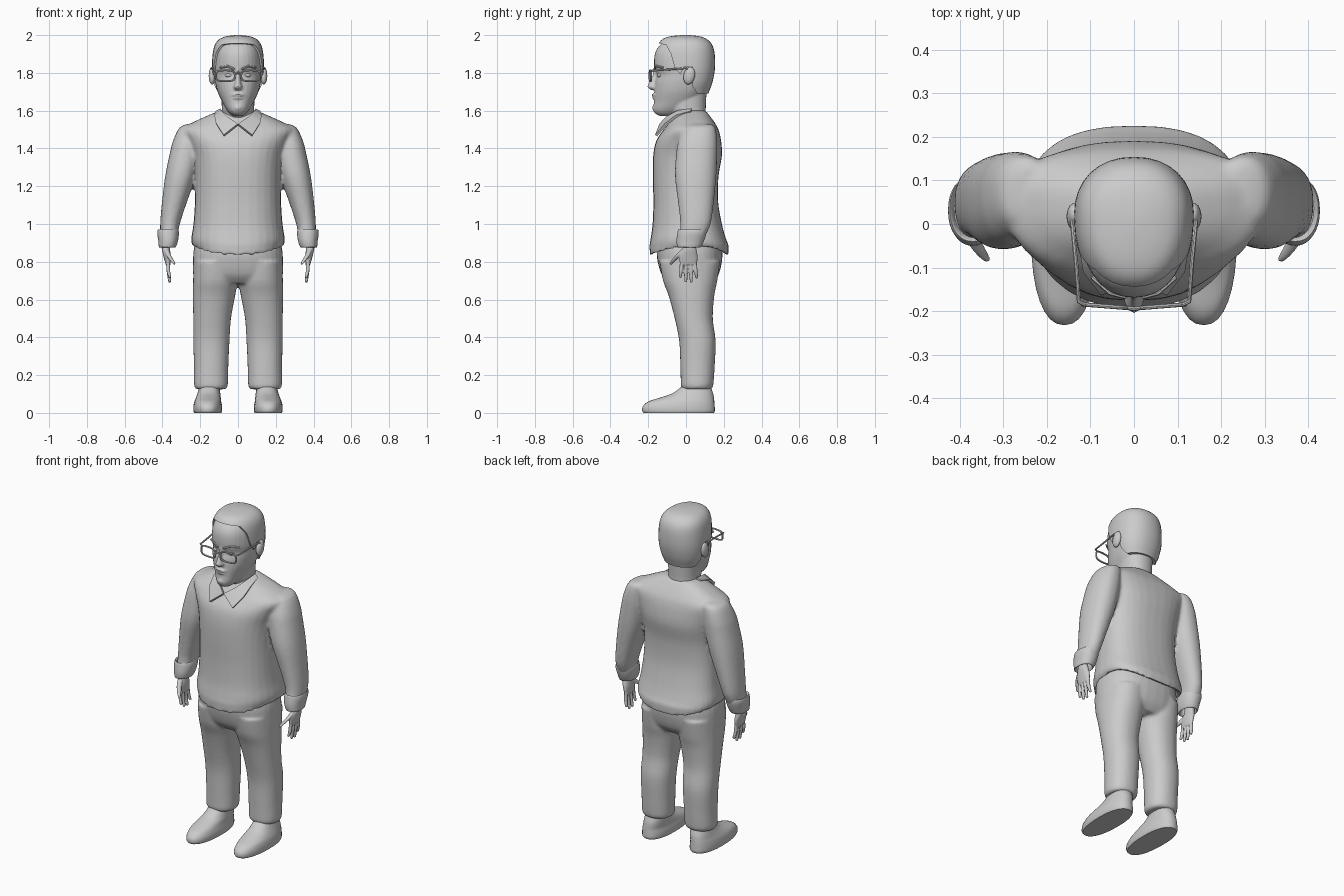
import bpy, bmesh, math
from mathutils import Matrix, Vector


def spline(rows, k=4):
    """Smoothly interpolate section rows."""
    out = []
    for i in range(len(rows) - 1):
        quad = [rows[max(i - 1, 0)], rows[i], rows[i + 1], rows[min(i + 2, len(rows) - 1)]]
        for j in range(k):
            t = j / k
            out.append([0.5 * (2 * b + (c - a) * t + (2 * a - 5 * b + 4 * c - d) * t * t
                        + (3 * b - a - 3 * c + d) * t ** 3) for a, b, c, d in zip(*quad)])
    return out + [list(rows[-1])]


def loft(bm, rows, side=1, n=32, power=2.2, bias=0.5, dip=0):
    """Rows are (z, centre x, half width, front y, back y[, hem dip])."""
    rings = []
    for r in spline(rows):
        z, cx, rx, yf, yb = r[:5]
        yc = yf + bias * (yb - yf)
        d = r[5] if len(r) > 5 else 0
        ring = []
        for i in range(n):
            a = 2 * math.pi * i / n
            c, s = math.cos(a), math.sin(a)
            px = math.copysign(abs(c) ** (2 / power), c)
            py = math.copysign(abs(s) ** (2 / power), s)
            y = yc + py * ((yb - yc) if s > 0 else (yc - yf))
            ring.append(bm.verts.new((side * (cx + rx * px), y, z - d * s * s)))
        rings.append(ring)
    for p, q in zip(rings, rings[1:]):
        for i in range(n):
            bm.faces.new((p[i], p[(i + 1) % n], q[(i + 1) % n], q[i]))
    bm.faces.new(rings[0])
    bm.faces.new(rings[-1])


def ball(bm, loc, size, rot=0):
    m = Matrix.Translation(loc) @ Matrix.Rotation(rot, 4, 'X') @ Matrix.Diagonal((*size, 1))
    bmesh.ops.create_uvsphere(bm, u_segments=20, v_segments=12, radius=1, matrix=m)


def shade(ob, angle=40):
    bpy.ops.object.select_all(action='DESELECT')
    ob.select_set(True)
    bpy.context.view_layer.objects.active = ob
    bpy.ops.object.convert(target='MESH')  # applies modifiers
    bpy.ops.object.shade_smooth_by_angle(angle=math.radians(angle))
    return ob


def finish(name, bm, voxel=0, smooth=3, mods=()):
    bmesh.ops.recalc_face_normals(bm, faces=bm.faces)
    me = bpy.data.meshes.new(name)
    bm.to_mesh(me)
    bm.free()
    ob = bpy.data.objects.new(name, me)
    bpy.context.collection.objects.link(ob)
    if voxel:
        m = ob.modifiers.new("fuse", 'REMESH')
        m.mode, m.voxel_size = 'VOXEL', voxel
        m = ob.modifiers.new("soften", 'SMOOTH')
        m.factor, m.iterations = 0.5, smooth
    for kind, props in mods:
        m = ob.modifiers.new(kind, kind)
        for k, v in props.items():
            setattr(m, k, v)
    return shade(ob)


def tubes(name, paths, r):
    """Paths are (points, cyclic)."""
    cu = bpy.data.curves.new(name, 'CURVE')
    cu.dimensions, cu.bevel_depth, cu.bevel_resolution, cu.use_fill_caps = '3D', r, 2, True
    for pts, cyclic in paths:
        sp = cu.splines.new('POLY')
        sp.points.add(len(pts) - 1)
        for p, co in zip(sp.points, pts):
            p.co = (*co, 1)
        sp.use_cyclic_u = cyclic
    ob = bpy.data.objects.new(name, cu)
    bpy.context.collection.objects.link(ob)
    return shade(ob)


SIDES = (1, -1)

# Sweater: torso with recessed hem, fused with both sleeves
bm = bmesh.new()
loft(bm, [(.93, 0, .20, -.14, .17, .04), (.885, 0, .225, -.18, .21, .045), (.885, 0, .24, -.193, .226, .047),
          (.92, 0, .248, -.188, .212, .03), (1.0, 0, .236, -.177, .19), (1.12, 0, .228, -.173, .17),
          (1.25, 0, .227, -.176, .172), (1.36, 0, .24, -.174, .19), (1.44, 0, .27, -.158, .186),
          (1.50, 0, .30, -.118, .172), (1.54, 0, .235, -.088, .15), (1.57, 0, .17, -.067, .128),
          (1.593, 0, .115, -.05, .11), (1.60, 0, .09, -.045, .10)], power=2.4, bias=.62)
for s in SIDES:
    loft(bm, [(1.53, .235, .03, .02, .13), (1.51, .25, .06, -.01, .155), (1.44, .268, .076, -.04, .165),
              (1.37, .28, .082, -.052, .165), (1.25, .305, .081, -.058, .16), (1.10, .34, .064, -.04, .145),
              (1.0, .36, .052, -.03, .13), (.93, .366, .044, -.036, .10)], s)
finish("sweater", bm, .01, 3)

# Rolled cuffs
bm = bmesh.new()
for s in SIDES:
    loft(bm, [(.955, .368, .045, -.03, .10), (.972, .37, .053, -.04, .108), (.95, .37, .057, -.046, .108),
              (.91, .37, .052, -.05, .095), (.877, .374, .044, -.045, .078), (.885, .374, .034, -.032, .068),
              (.92, .372, .03, -.03, .066)], s)
finish("sleeve_cuffs", bm)

# Hands: palm, four fingers and thumb
bm = bmesh.new()
for s in SIDES:
    loft(bm, [(.92, .38, .022, -.008, .05), (.87, .382, .022, -.018, .055), (.83, .375, .02, -.036, .062),
              (.785, .37, .013, -.032, .058)], s, n=16)
    for y, dy, tip in ((-.022, -.008, .715), (.001, -.002, .692), (.024, .004, .69), (.046, .01, .712)):
        loft(bm, [(.81, .37, .01, y - .01, y + .01), (.755, .369, .01, y + dy / 2 - .01, y + dy / 2 + .01),
                  (tip + .008, .362, .008, y + dy - .008, y + dy + .008),
                  (tip, .362, .004, y + dy - .004, y + dy + .004)], s, n=10)
    loft(bm, [(.865, .38, .014, -.025, .01), (.83, .365, .013, -.06, -.025), (.80, .345, .01, -.083, -.06),
              (.785, .336, .006, -.089, -.074)], s, n=10)
finish("hands", bm, .004, 2)

# Trousers: hips fused with both legs
bm = bmesh.new()
loft(bm, [(.93, 0, .22, -.145, .18), (.86, 0, .235, -.155, .192), (.80, 0, .238, -.15, .19),
          (.73, 0, .236, -.128, .172), (.685, 0, .20, -.09, .14)], power=2.4)
for s in SIDES:
    loft(bm, [(.80, .12, .115, -.14, .18), (.70, .12, .118, -.122, .166), (.62, .127, .112, -.092, .15),
              (.50, .137, .10, -.06, .142), (.38, .141, .096, -.036, .157), (.25, .142, .091, -.03, .152),
              (.17, .143, .09, -.028, .147), (.14, .143, .088, -.027, .143), (.125, .144, .078, -.018, .132)], s)
finish("trousers", bm, .01, 3)

# Shoes
bm = bmesh.new()
for s in SIDES:
    loft(bm, [(0, .16, .072, -.225, .148), (.012, .16, .076, -.232, .153), (.035, .16, .076, -.228, .152),
              (.06, .16, .071, -.20, .15), (.08, .157, .066, -.14, .148), (.105, .154, .06, -.07, .143),
              (.15, .15, .052, -.01, .125)], s, power=2.3, bias=.55)
finish("shoes", bm)

# Head: skull, neck, nose, lips and chin fused
bm = bmesh.new()
loft(bm, [(1.572, 0, .025, -.14, -.05), (1.587, 0, .045, -.165, -.02), (1.61, 0, .063, -.174, .02),
          (1.645, 0, .083, -.17, .065), (1.70, 0, .108, -.168, .105), (1.75, 0, .121, -.164, .13),
          (1.79, 0, .126, -.156, .138), (1.83, 0, .127, -.168, .14), (1.89, 0, .123, -.167, .14),
          (1.93, 0, .113, -.152, .128), (1.96, 0, .095, -.122, .105), (1.98, 0, .06, -.08, .06)], bias=.58)
loft(bm, [(1.50, 0, .088, -.075, .105), (1.57, 0, .086, -.07, .105), (1.62, 0, .086, -.09, .105),
          (1.72, 0, .09, -.09, .11)])
loft(bm, [(1.82, 0, .01, -.172, -.10), (1.78, 0, .013, -.181, -.10), (1.74, 0, .02, -.20, -.10),
          (1.725, 0, .026, -.204, -.10), (1.71, 0, .018, -.188, -.10)], n=16)
ball(bm, (0, -.15, 1.683), (.04, .034, .009))
ball(bm, (0, -.147, 1.667), (.034, .034, .009))
ball(bm, (0, -.15, 1.615), (.028, .03, .022))
finish("head", bm, .006, 2)

# Ears, eyes
bm = bmesh.new()
for s in SIDES:
    ball(bm, (s * .137, .017, 1.785), (.018, .03, .047), math.radians(-12))
finish("ears", bm)
bm = bmesh.new()
for s in SIDES:
    ball(bm, (s * .047, -.135, 1.787), (.022, .018, .011))
finish("eyes", bm)

# Eyebrows
tubes("eyebrows", [([(s * .02, -.167, 1.82), (s * .055, -.158, 1.836), (s * .095, -.122, 1.828)], False)
                   for s in SIDES], .006)

# Hair: rounded cap trimmed by a side-view hairline outline
bm = bmesh.new()
for p in [0]:
    outline = [(-.15, 2.05), (-.15, 1.958), (-.105, 1.948), (-.08, 1.90), (-.06, 1.83), (-.03, 1.79),
               (-.012, 1.83), (.035, 1.83), (.035, 1.73), (.06, 1.69), (.25, 1.69), (.25, 2.05)]
f = bm.faces.new([bm.verts.new((-.3, y, z)) for y, z in outline])
ext = bmesh.ops.extrude_face_region(bm, geom=[f])
bmesh.ops.translate(bm, vec=(.6, 0, 0), verts=[v for v in ext['geom'] if isinstance(v, bmesh.types.BMVert)])
cutter = finish("hairline_cutter", bm)
cutter.hide_render = True
bm = bmesh.new()
loft(bm, [(1.66, 0, .095, -.09, .108), (1.70, 0, .112, -.12, .122), (1.75, 0, .13, -.15, .14),
          (1.82, 0, .138, -.166, .153), (1.90, 0, .134, -.165, .152), (1.95, 0, .122, -.148, .138),
          (1.98, 0, .097, -.122, .108), (1.994, 0, .06, -.08, .07), (2.0, 0, .015, -.02, .02)], bias=.58)
finish("hair", bm, mods=[('BOOLEAN', {'operation': 'INTERSECT', 'object': cutter})])
bpy.data.objects.remove(cutter)

# Shirt collar flaps
bm = bmesh.new()
inner = [(.09, .03, 1.605), (.088, -.04, 1.597), (.055, -.1, 1.565), (0, -.135, 1.527)]
outer = [(.115, .025, 1.592), (.123, -.05, 1.572), (.115, -.105, 1.53), (.075, -.158, 1.468)]
a, b = [[bm.verts.new(p) for p in row] for row in (inner, outer)]
for i in range(3):
    bm.faces.new((a[i], a[i + 1], b[i + 1], b[i]))
finish("shirt_collar", bm, mods=[('SOLIDIFY', {'thickness': .014, 'offset': 0}), ('MIRROR', {})])

# Glasses: rims, bridge and temples
paths = [([(-.018, -.192, 1.795), (0, -.195, 1.80), (.018, -.192, 1.795)], False)]
for s in SIDES:
    rim = []
    for i in range(20):
        t = 2 * math.pi * i / 20
        c, d = math.cos(t), math.sin(t)
        x = .067 + .05 * math.copysign(abs(c) ** .6, c)
        rim.append((s * x, -.194 + x * .08, 1.785 + .029 * math.copysign(abs(d) ** .6, d)))
    paths.append((rim, True))
    paths.append(([(s * .112, -.185, 1.807), (s * .127, -.178, 1.812), (s * .133, -.09, 1.818),
                   (s * .142, .0, 1.825), (s * .142, .03, 1.805)], False))
tubes("glasses", paths, .005)
